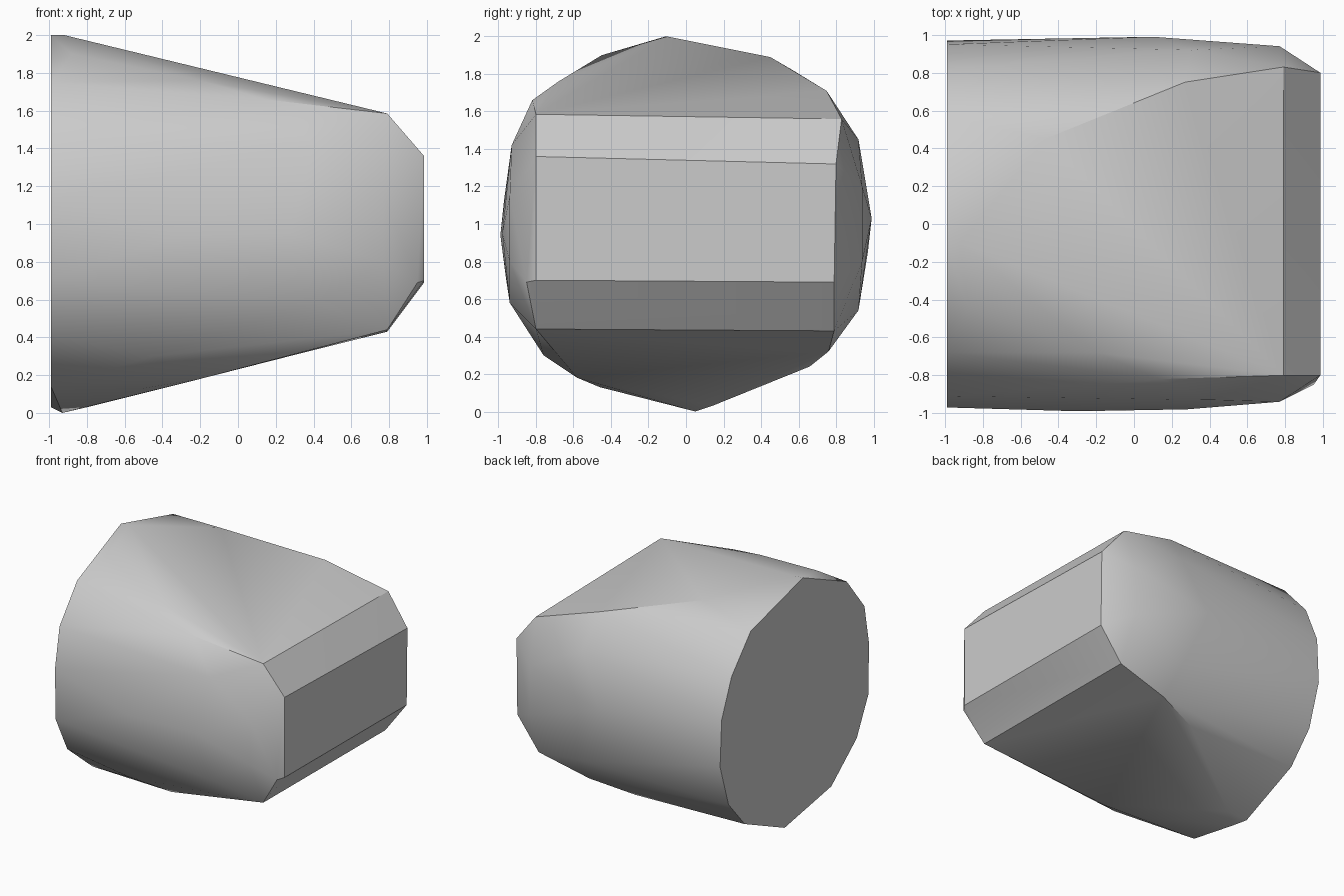
import bpy
import bmesh
import math

default_cube = bpy.data.objects.get("Cube")
if default_cube:
    bpy.data.objects.remove(default_cube, do_unlink=True)


def make_material(name, colour):
    """Create one flat material."""
    material = bpy.data.materials.new(name)
    material.use_nodes = True
    material.diffuse_color = colour
    shader = material.node_tree.nodes["Principled BSDF"]
    shader.inputs["Base Color"].default_value = colour
    return material


def hull_object(name, points, material):
    """Wrap a tight convex skin around the given points."""
    mesh = bpy.data.meshes.new(name)
    bm = bmesh.new()
    for point in points:
        bm.verts.new(point)
    result = bmesh.ops.convex_hull(bm, input=bm.verts[:])
    inside = result["geom_interior"] + result["geom_unused"]
    loose = {item for item in inside if isinstance(item, bmesh.types.BMVert)}
    bmesh.ops.delete(bm, geom=list(loose), context="VERTS")
    # Merge the triangles of the flat areas into clean polygons
    bmesh.ops.dissolve_limit(bm, angle_limit=math.radians(1),
                             verts=bm.verts[:], edges=bm.edges[:])
    bmesh.ops.recalc_face_normals(bm, faces=bm.faces[:])
    bm.to_mesh(mesh)
    bm.free()
    mesh.materials.append(material)
    obj = bpy.data.objects.new(name, mesh)
    bpy.context.collection.objects.link(obj)
    return obj


def section(x, outline):
    """Place a (y, z) outline at one position along the body."""
    return [(x, y, z) for y, z in outline]


# Flat round base at the wide end
base = section(-.99, [
    (-.68, 1.75), (-.11, 2), (.57, 1.82), (.82, 1.54), (.95, 1.23),
    (.97, .85), (.86, .5), (.65, .26), (.13, .03), (-.48, .14),
    (-.81, .41), (-.96, .71), (-.97, 1.13), (-.91, 1.46)])

# Upper slope, bounded by a curve on each side
upper_slope = [
    (-.92, -.1, 2), (-.88, -.45, 1.9), (-.47, .45, 1.89),
    (.27, .75, 1.71), (.14, -.82, 1.66), (-.2, -.68, 1.76)]

# Lower slope, mirroring the upper one
lower_slope = [
    (-.93, .05, 0), (-.8, .14, .03), (-.5, -.46, .13), (-.2, -.58, .18),
    (-.45, -.76, .3), (0, .66, .24), (.35, .76, .32)]

# Bulging side walls
left_wall = [(.1, .99, 1.03), (.3, .92, 1.45), (.3, .92, .54)]
right_wall = [(-.3, -.99, .94), (.28, -.98, .95),
              (.4, -.93, 1.42), (.4, -.94, .58)]
shoulders = section(.77, [(.94, 1.2), (.94, .8), (-.94, 1.15), (-.94, .8)])

# Blunt bevelled tip
bevel = section(.79, [(-.8, 1.585), (.83, 1.56), (.79, .43), (-.8, .44)])
tip = section(.985, [(-.8, 1.36), (.8, 1.32), (.79, .69), (-.8, .7)])
tip.append((.95, -.85, .69))

grey = make_material("plain grey", (.6, .6, .6, 1))
body = hull_object(
    "tapered_body",
    base + upper_slope + lower_slope + left_wall + right_wall
    + shoulders + bevel + tip, grey)

# Smooth shading with crisp edges at the base and tip
bpy.ops.object.select_all(action="DESELECT")
body.select_set(True)
bpy.context.view_layer.objects.active = body
bpy.ops.object.shade_smooth_by_angle(angle=math.radians(30))
